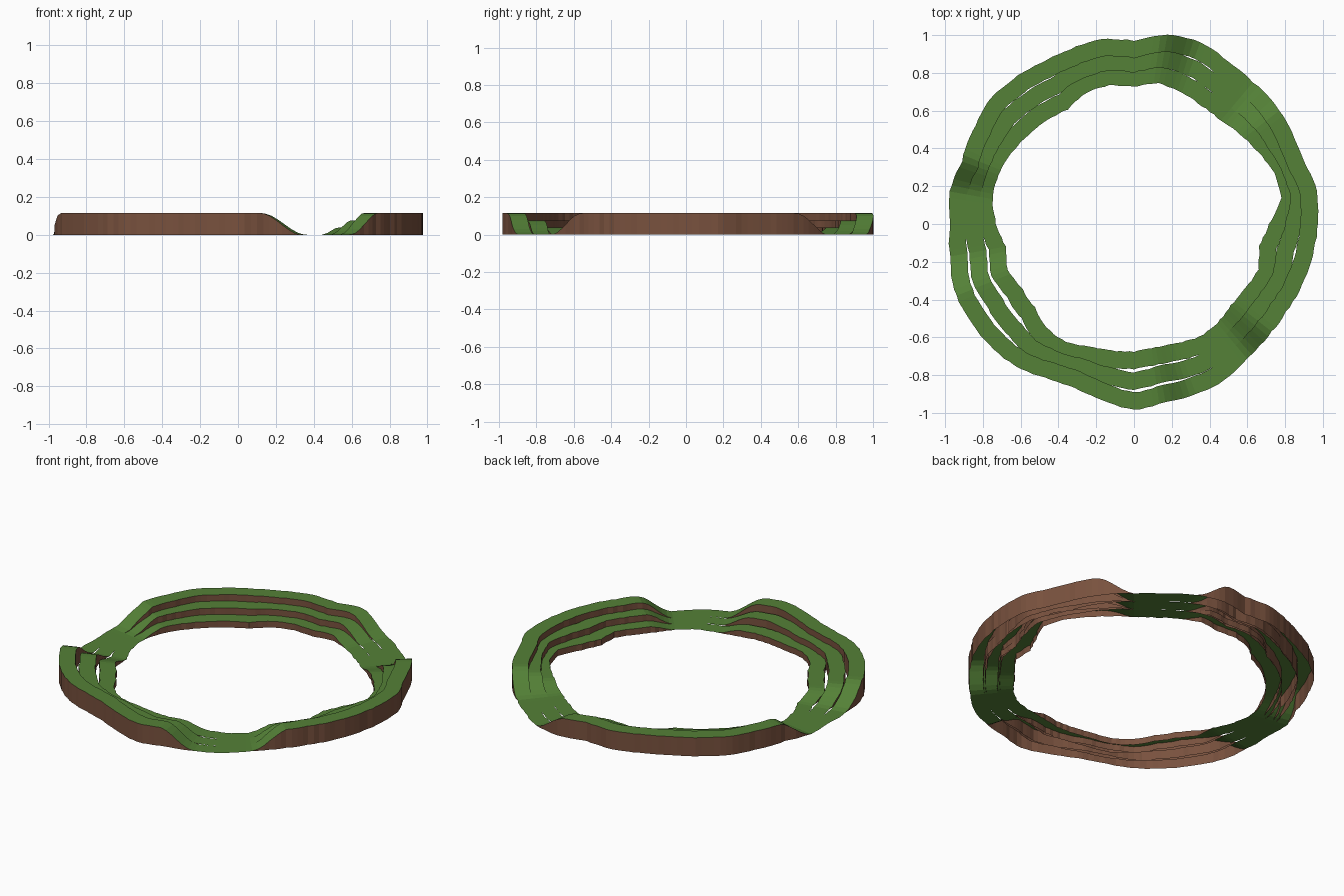
import bpy, math, random

if "Cube" in bpy.data.objects:
    bpy.data.objects.remove(bpy.data.objects["Cube"])

random.seed(4)
SEGS = 180
STRIP = 0.092          # radial width of each terrace
TOP = 0.115            # height of the outer terrace

# Wobbly outlines: radius every 10 degrees, counter-clockwise from +x
OUTER = [.975, .985, .96, .965, .98, .98, .995, 1.025, 1.018, .97, .995, .985,
         .985, 1.0, 1.01, .985, .97, .99, .975, .99, 1.015, 1.01, 1.0, .98,
         .94, .92, .95, .985, .955, .96, .955, .93, .925, .93, .948, .96]
INNER = [.715, .79, .79, .76, .735, .715, .72, .74, .755, .725, .745, .74,
         .70, .715, .73, .75, .765, .76, .73, .69, .71, .685, .685, .72,
         .72, .69, .68, .675, .66, .67, .69, .685, .67, .68, .70, .67]


def material(name, rgb):
    m = bpy.data.materials.new(name)
    m.diffuse_color = (*rgb, 1)
    m.use_nodes = True
    m.node_tree.nodes["Principled BSDF"].inputs["Base Color"].default_value = m.diffuse_color
    return m


grass = material("grass green", (.089, .22, .038))
earth = material("earth brown", (.19, .083, .048))


def sample(table, deg):
    i, f = divmod(deg / 10, 1)
    i = int(i)
    return table[i % 36] * (1 - f) + table[(i + 1) % 36] * f


def rise(deg):
    """0 in the three passes (60, 180, 300 degrees), 1 on the ridges."""
    away = abs((deg % 120) - 60)
    t = min(max((away - 9.5) / 13.5, 0), 1)
    return t * t * (3 - 2 * t)


def terrace(name, blend, height):
    """Ring with a grass top and earth walls down to the ground, open below."""
    verts, faces, mats, heights = [], [], [], []
    for i in range(SEGS):
        deg = 360 * i / SEGS
        a = math.radians(deg)
        ro = sample(OUTER, deg) - STRIP / 2
        ri = sample(INNER, deg) + STRIP / 2
        mid = ri + (ro - ri) * blend + random.uniform(-.003, .003)
        z = height * rise(deg)
        heights.append(z)
        for r, h in ((mid + STRIP / 2, 0), (mid + STRIP / 2, z),
                     (mid - STRIP / 2, z), (mid - STRIP / 2, 0)):
            verts.append((r * math.cos(a), r * math.sin(a), h))
    for i in range(SEGS):
        j = (i + 1) % SEGS
        for k in range(3):
            # walls vanish where the terrace lies on the ground
            if k != 1 and heights[i] + heights[j] < 1e-6:
                continue
            faces.append((4 * i + k, 4 * j + k, 4 * j + k + 1, 4 * i + k + 1))
            mats.append(0 if k == 1 else 1)
    me = bpy.data.meshes.new(name)
    me.from_pydata(verts, [], faces)
    me.materials.append(grass)
    me.materials.append(earth)
    me.polygons.foreach_set("material_index", mats)
    me.update()
    bpy.context.collection.objects.link(bpy.data.objects.new(name, me))


# Three stepped rings, highest outside
terrace("outer_terrace", 1.0, TOP)
terrace("middle_terrace", 0.5, TOP * 2 / 3)
terrace("inner_terrace", 0.0, TOP / 3)
